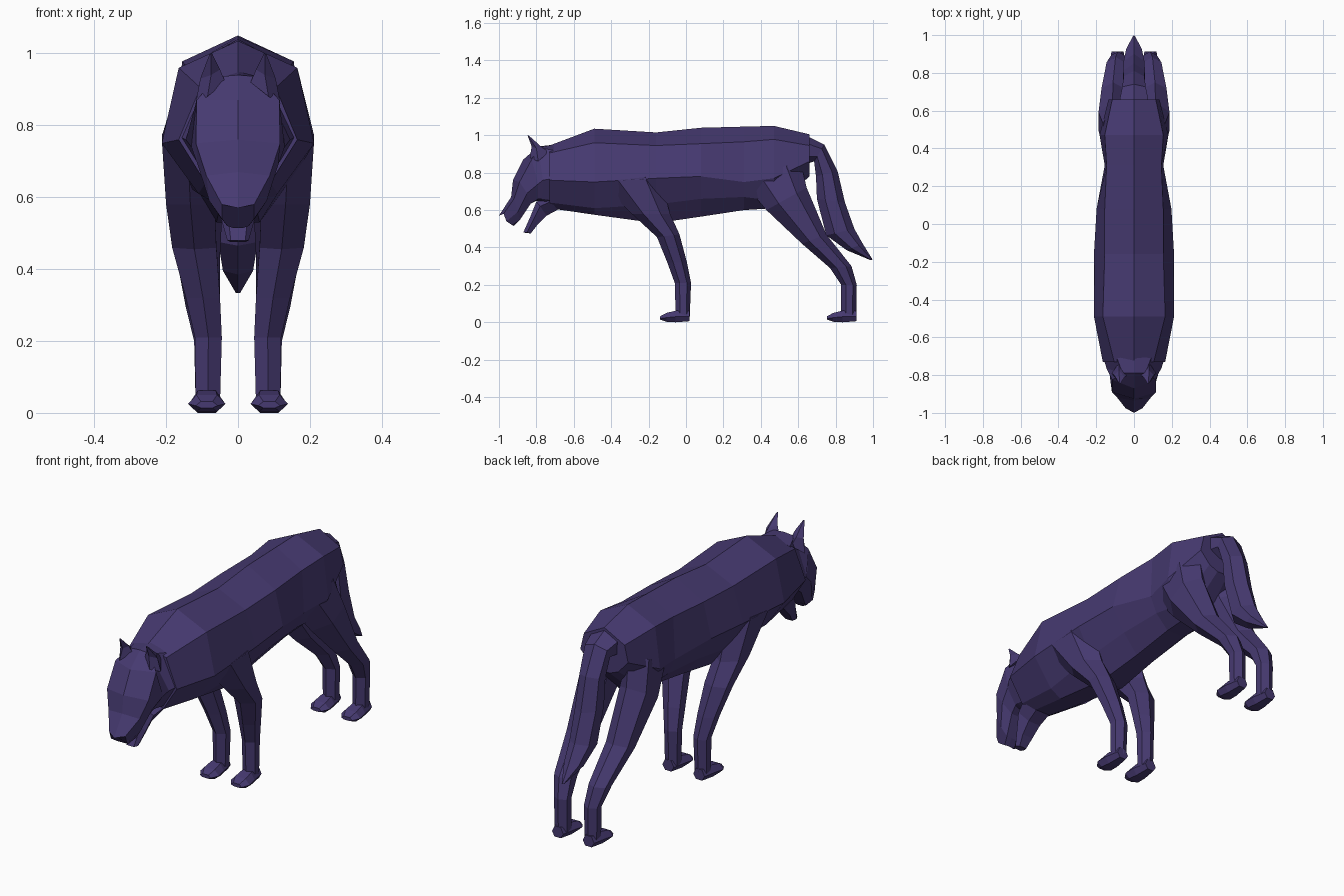
import bpy, bmesh
from mathutils import Vector

coat = bpy.data.materials.new("dark purple coat")
coat.diffuse_color = (0.062, 0.042, 0.165, 1)


def loft(name, rings, mirrored=False):
    """Skin a list of closed rings, cap both ends, optionally mirror across x."""
    bm = bmesh.new()
    loops = [[bm.verts.new(p) for p in r] for r in rings]
    for a, b in zip(loops, loops[1:]):
        n = len(a)
        for i in range(n):
            j = (i + 1) % n
            bm.faces.new((a[i], a[j], b[j], b[i]))
    bm.faces.new(loops[0])
    bm.faces.new(loops[-1])
    bmesh.ops.recalc_face_normals(bm, faces=bm.faces)
    me = bpy.data.meshes.new(name)
    bm.to_mesh(me)
    bm.free()
    me.materials.append(coat)
    ob = bpy.data.objects.new(name, me)
    bpy.context.collection.objects.link(ob)
    if mirrored:
        m = ob.modifiers.new("other side", 'MIRROR')
        m.use_mirror_merge = False
    return ob


def full(half):
    """Complete a right-hand half profile into a symmetric ring."""
    return half + [(-x, y, z) for x, y, z in reversed(half) if x > 0]


def limb_ring(xi, xo, front, rear):
    """Six-sided limb section between a front and a rear (y, z) point."""
    f, r = Vector(front), Vector(rear)
    xm = (xi + xo) / 2
    pts = [(xm, 0), (xo, .3), (xo, .75), (xm, 1), (xi, .75), (xi, .3)]
    return [(x, *f.lerp(r, t)) for x, t in pts]


# Torso: y, ridge z, upper edge (x, z), side (x, z), lower side (x, z), belly (x, z)
torso = [
    (-.73, .945, .105, .905, .165, .76, .09, .64, .04, .61),
    (-.49, 1.035, .165, .96, .212, .75, .11, .61, .05, .575),
    (-.16, 1.015, .155, .945, .212, .77, .14, .63, .06, .53),
    (.08, 1.04, .155, .955, .198, .78, .13, .66, .05, .565),
    (.31, 1.046, .145, .965, .155, .75, .12, .67, .05, .6),
    (.47, 1.05, .155, .978, .182, .77, .11, .65, .05, .61),
    (.66, 1.005, .115, .945, .135, .86, .08, .80, .03, .78),
]
loft("torso", [full([(0, y, t), (a, y, b), (c, y, d), (e, y, f), (g, y, h)])
               for y, t, a, b, c, d, e, f, g, h in torso])

# Head: crown centre, face edge, cheek, lip, palate
loft("head", [full(h) for h in [
    [(0, -.70, .95), (.09, -.71, .92), (.165, -.70, .77), (.09, -.70, .65), (.03, -.70, .62)],
    [(0, -.79, .94), (.06, -.79, .935), (.145, -.765, .76), (.085, -.77, .66), (.03, -.77, .64)],
    [(0, -.87, .87), (.115, -.825, .87), (.13, -.79, .74), (.08, -.79, .66), (.03, -.80, .65)],
    [(0, -.925, .76), (.117, -.89, .75), (.112, -.85, .69), (.07, -.83, .635), (.03, -.83, .635)],
    [(0, -.935, .67), (.088, -.92, .66), (.08, -.90, .59), (.05, -.89, .545), (.02, -.89, .545)],
    [(0, -1.0, .57), (.045, -.975, .58), (.045, -.96, .54), (.03, -.93, .52), (.015, -.92, .515)],
]])

# Lower jaw, hanging open
loft("lower_jaw", [full(h) for h in [
    [(.05, -.70, .68), (.10, -.69, .66), (.04, -.68, .605)],
    [(.04, -.80, .645), (.07, -.78, .62), (.035, -.745, .57)],
    [(.03, -.83, .57), (.05, -.815, .55), (.03, -.795, .52)],
    [(.02, -.87, .48), (.03, -.85, .48), (.02, -.83, .475)],
]])

# Pointed ears
loft("ears", [
    [(.035, -.80, .92), (.085, -.835, .88), (.118, -.79, .86), (.08, -.735, .91)],
    [(.05, -.81, .955), (.075, -.825, .94), (.105, -.80, .93), (.08, -.775, .94)],
    [(.072, -.845, 1.0), (.075, -.847, .998), (.079, -.844, .998), (.076, -.84, .998)],
], True)

# Front legs
loft("front_legs", [
    limb_ring(.07, .212, (-.46, .75), (-.14, .785)),
    limb_ring(.065, .20, (-.29, .58), (-.085, .58)),
    limb_ring(.06, .183, (-.155, .455), (-.035, .47)),
    limb_ring(.05, .145, (-.10, .32), (.005, .32)),
    limb_ring(.045, .12, (-.06, .21), (.027, .21)),
    limb_ring(.05, .118, (-.055, .03), (.02, .03)),
], True)

# Hind legs
loft("hind_legs", [
    limb_ring(.04, .165, (.31, .74), (.61, .87)),
    limb_ring(.04, .188, (.43, .60), (.645, .72)),
    limb_ring(.05, .172, (.62, .42), (.75, .47)),
    limb_ring(.05, .145, (.77, .29), (.885, .30)),
    limb_ring(.048, .122, (.83, .20), (.913, .20)),
    limb_ring(.05, .118, (.83, .03), (.91, .03)),
], True)


# Paws: y offset from the heel, half width, sole z, widest z, top z
def paw(name, heel):
    rings = []
    for dy, w, z0, zm, z1 in [(0, .032, .006, .03, .06), (-.075, .046, 0, .03, .062),
                              (-.125, .052, .003, .025, .05), (-.158, .03, .014, .02, .032)]:
        y, c, n = heel + dy, .087, w * .55
        rings.append([(c - n, y, z0), (c + n, y, z0), (c + w, y, zm),
                      (c + n, y, z1), (c - n, y, z1), (c - w, y, zm)])
    loft(name, rings, True)


paw("front_paws", .02)
paw("hind_paws", .912)

# Drooping tail: half width, outer (y, z), inner (y, z)
tail = [
    (.08, (.64, 1.0), (.62, .84)),
    (.062, (.74, .95), (.685, .86)),
    (.055, (.81, .81), (.695, .78)),
    (.058, (.85, .64), (.70, .66)),
    (.055, (.90, .50), (.75, .465)),
    (.042, (.945, .42), (.86, .385)),
    (.006, (.998, .335), (.985, .333)),
]
loft("tail", [limb_ring(-w, w, inner, outer) for w, outer, inner in tail])
